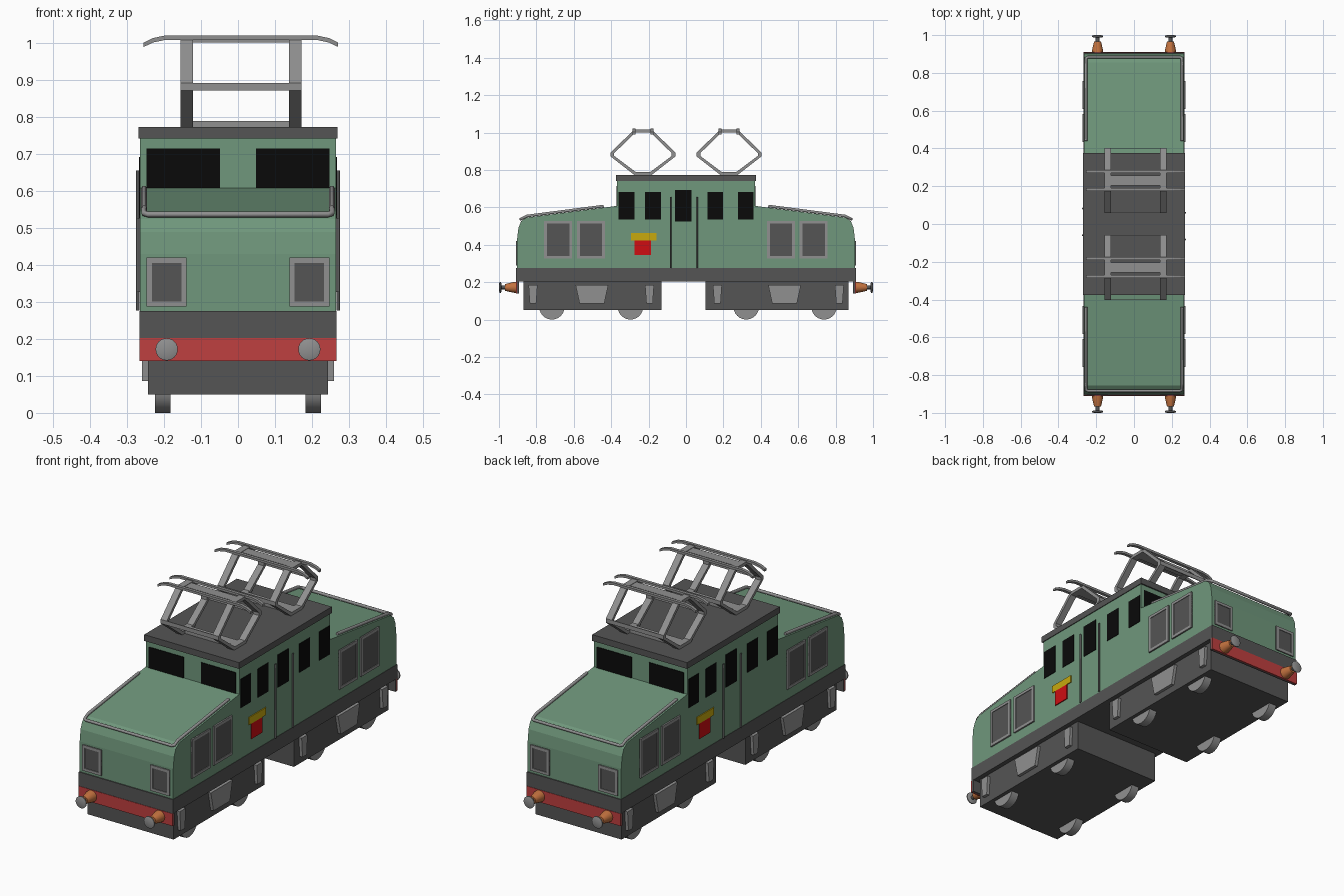
import bpy, bmesh, math
from mathutils import Vector

cube = bpy.data.objects.get("Cube")
if cube:
    bpy.data.objects.remove(cube, do_unlink=True)


def material(name, r, g, b):
    m = bpy.data.materials.new(name)
    m.use_nodes = True
    m.diffuse_color = (r, g, b, 1)
    m.node_tree.nodes["Principled BSDF"].inputs["Base Color"].default_value = (r, g, b, 1)
    return m


GREEN = material("body green", 0.16, 0.31, 0.2)
DARK = material("dark grey", 0.09, 0.09, 0.09)
LIGHT = material("light grey", 0.28, 0.28, 0.28)
BLACK = material("window black", 0.003, 0.003, 0.003)
RED = material("beam red", 0.52, 0.05, 0.05)
SIGN_RED = material("sign red", 0.62, 0.004, 0.006)
YELLOW = material("sign yellow", 0.58, 0.4, 0.004)
ORANGE = material("buffer orange", 0.55, 0.17, 0.05)


def finish(name, bm, mat, smooth=False):
    bmesh.ops.recalc_face_normals(bm, faces=bm.faces)
    me = bpy.data.meshes.new(name)
    bm.to_mesh(me)
    bm.free()
    me.materials.append(mat)
    ob = bpy.data.objects.new(name, me)
    bpy.context.collection.objects.link(ob)
    if smooth:
        bpy.ops.object.select_all(action='DESELECT')
        ob.select_set(True)
        bpy.context.view_layer.objects.active = ob
        bpy.ops.object.shade_smooth_by_angle(angle=math.radians(40))
    return ob


def box(name, mat, x, y, z):
    """Box from (low, high) pairs, in either order."""
    bm = bmesh.new()
    bmesh.ops.create_cube(bm, size=1)
    for v in bm.verts:
        v.co = Vector([(p[0] + p[1]) / 2 + c * abs(p[1] - p[0]) for p, c in zip((x, y, z), v.co)])
    return finish(name, bm, mat)


def prism(name, mat, outline, x0, x1):
    """Side outline of (y, z) points, extruded along x."""
    bm = bmesh.new()
    face = bm.faces.new([bm.verts.new((x0, y, z)) for y, z in outline])
    ext = bmesh.ops.extrude_face_region(bm, geom=[face])
    for v in ext["geom"]:
        if isinstance(v, bmesh.types.BMVert):
            v.co.x = x1
    return finish(name, bm, mat)


def lathe(name, mat, centre, axis, profile, sides=24):
    """Closed round part from (distance, radius) points along an axis."""
    bm = bmesh.new()
    rot = Vector((0, 0, 1)).rotation_difference(Vector(axis))
    rings = []
    for d, r in profile:
        ring = []
        for i in range(sides):
            a = math.tau * i / sides
            ring.append(bm.verts.new(Vector(centre) + rot @ Vector((r * math.cos(a), r * math.sin(a), d))))
        rings.append(ring)
    for a, b in zip(rings, rings[1:]):
        for i in range(sides):
            j = (i + 1) % sides
            bm.faces.new((a[i], a[j], b[j], b[i]))
    bm.faces.new(rings[0])
    bm.faces.new(rings[-1])
    return finish(name, bm, mat, True)


def rod(name, mat, points, radius):
    cu = bpy.data.curves.new(name, 'CURVE')
    cu.dimensions = '3D'
    cu.bevel_depth = radius
    cu.bevel_resolution = 1
    cu.use_fill_caps = True
    sp = cu.splines.new('POLY')
    sp.points.add(len(points) - 1)
    for p, co in zip(sp.points, points):
        p.co = (*co, 1)
    cu.materials.append(mat)
    ob = bpy.data.objects.new(name, cu)
    bpy.context.collection.objects.link(ob)


W = 0.267  # half width of the body

# Body with sloping hoods and central cab, frame and roof
half = [(-0.903, 0.275), (-0.903, 0.43), (-0.896, 0.49), (-0.882, 0.525),
        (-0.855, 0.545), (-0.368, 0.608), (-0.368, 0.745)]
prism("body", GREEN, half + [(-y, z) for y, z in reversed(half)], -W + 0.002, W - 0.002)
box("frame", DARK, (-W, W), (-0.908, 0.908), (0.203, 0.275))
box("roof", DARK, (-W - 0.002, W + 0.002), (-0.375, 0.375), (0.742, 0.774))


def side_panel(name, mat, s, y0, y1, z0, z1, out):
    box(name, mat, (s * (W - 0.006), s * (W + out)), (s * y0, s * y1), (z0, z1))


def framed_vent(name, mid, z, half_w, half_h, side, place):
    """Dark grille in a light border; place maps (across, out) to x and y pairs."""
    x, y = place(mid - half_w, mid + half_w, 0.003)
    box(name + "_grille", DARK, x, y, (z - half_h, z + half_h))
    t = 0.014
    for a0, a1, z0, z1 in ((-half_w, t - half_w, -half_h, half_h), (half_w - t, half_w, -half_h, half_h),
                           (-half_w, half_w, -half_h, t - half_h), (-half_w, half_w, half_h - t, half_h)):
        x, y = place(mid + a0, mid + a1, 0.006)
        box(name + "_border", LIGHT, x, y, (z + z0, z + z1))


# Both sides and ends, each the other turned half round
for s in (-1, 1):
    for y in (-0.318, -0.177, 0.157, 0.32):
        side_panel("side_window", BLACK, s, y - 0.042, y + 0.042, 0.535, 0.682, 0.001)
    side_panel("door_window", BLACK, s, -0.06, 0.029, 0.525, 0.692, 0.001)
    side_panel("sign_top", YELLOW, s, -0.295, -0.157, 0.424, 0.462, 0.003)
    side_panel("sign_plate", SIGN_RED, s, -0.275, -0.186, 0.345, 0.424, 0.003)
    for y in (-0.082, 0.06):
        rod("door_rail", DARK, [(s * (W + 0.004), s * y, 0.277), (s * (W + 0.004), s * y, 0.656)], 0.005)
    for y in (-0.684, -0.508, 0.508, 0.682):
        framed_vent("side_vent", y, 0.427, 0.074, 0.1, s,
                    lambda a, b, o: ((s * (W - 0.006), s * (W + o)), (a, b)))
    for x in (-0.193, 0.193):
        framed_vent("end_vent", x, 0.354, 0.054, 0.066, s,
                    lambda a, b, o: ((a, b), (s * 0.895, s * (0.903 + o))))
        # Cab end windows
        mid = math.copysign(0.148, x)
        box("cab_window", BLACK, (mid - 0.099, mid + 0.099), (s * 0.365, s * 0.371), (0.608, 0.715))
        # Buffers
        lathe("buffer_housing", ORANGE, (x, s * 0.905, 0.172), (0, s, 0),
              [(0, 0.03), (0.02, 0.028), (0.062, 0.018)], 16)
        lathe("buffer_shaft", DARK, (x, s * 0.96, 0.172), (0, s, 0), [(0, 0.01), (0.03, 0.01)], 12)
        lathe("buffer_head", LIGHT, (x, s * 0.987, 0.172), (0, s, 0),
              [(0, 0.022), (0.004, 0.03), (0.009, 0.03), (0.013, 0.018)])
    # Buffer beam
    box("beam_back", DARK, (-W, W), (s * 0.892, s * 0.903), (0.14, 0.205))
    box("beam_face", RED, (-W, W), (s * 0.903, s * 0.91), (0.14, 0.203))
    # Hood rail around three edges
    rail = [(0.254, -0.44, 0.607), (0.254, -0.85, 0.554), (0.254, -0.878, 0.54), (0.243, -0.884, 0.537)]
    path = rail + [(-x, y, z) for x, y, z in reversed(rail)]
    rod("hood_rail", LIGHT, [(s * x, s * y, z) for x, y, z in path], 0.008)

# Bogies with wheels and hanging springs
for y0, y1, axles, springs in (
        (-0.87, -0.132, (-0.717, -0.297), (-0.818, -0.503, -0.195)),
        (0.105, 0.87, (0.322, 0.738), (0.168, 0.527, 0.82))):
    box("bogie", DARK, (-0.244, 0.244), (y0, y1), (0.05, 0.204))
    for s in (-1, 1):
        for y in axles:
            lathe("wheel", LIGHT, (s * 0.182, y, 0.068), (s, 0, 0),
                  [(0, 0.068), (0.043, 0.068)], 24)
        for i, y in enumerate(springs):
            top, low = (0.088, 0.066) if i == 1 else (0.024, 0.017)
            prism("spring", LIGHT, [(y - top, 0.186), (y + top, 0.186), (y + low, 0.086), (y - low, 0.086)],
                  s * 0.24, s * 0.26)


def hexagon(c, grow):
    """Outline of a current collector's side frame."""
    a, b = 0.047 - grow * 0.4, 0.173 - grow * 1.2
    return [(c - a, 0.774 + grow), (c + a, 0.774 + grow), (c + b, 0.872 + grow * 0.2), (c + b, 0.893 - grow * 0.2),
            (c + a, 1.016 - grow), (c - a, 1.016 - grow), (c - b, 0.893 - grow * 0.2), (c - b, 0.872 + grow * 0.2)]


# Current collectors on the roof
PX = 0.008
for c in (-0.23, 0.23):
    for x in (PX - 0.147, PX + 0.147):
        bm = bmesh.new()
        loops = [[bm.verts.new((x + dx, y, z)) for y, z in hexagon(c, g)]
                 for dx, g in ((-0.017, 0), (0.017, 0), (0.017, 0.016), (-0.017, 0.016))]
        for k in range(4):
            a, b = loops[k], loops[(k + 1) % 4]
            for i in range(8):
                j = (i + 1) % 8
                bm.faces.new((a[i], a[j], b[j], b[i]))
        finish("collector_arm", bm, LIGHT)
    span = (PX - 0.147, PX + 0.147)
    box("collector_base", LIGHT, span, (c - 0.026, c + 0.026), (0.774, 0.79))
    box("collector_top", LIGHT, span, (c - 0.026, c + 0.026), (1.002, 1.014))
    for s in (-1, 1):
        box("collector_brace", LIGHT, span, (c + s * 0.169, c + s * 0.173), (0.872, 0.893))
        # Contact strip with drooping ends
        upper = [(-0.263, 1.002), (-0.238, 1.014), (-0.205, 1.021), (0.205, 1.021), (0.238, 1.014), (0.263, 1.002)]
        bm = bmesh.new()
        y = c + s * 0.048
        rings = [[bm.verts.new((PX + x, y + dy, z + dz)) for dy, dz in
                  ((-0.008, 0), (0.008, 0), (0.008, -0.012), (-0.008, -0.012))] for x, z in upper]
        for a, b in zip(rings, rings[1:]):
            for i in range(4):
                bm.faces.new((a[i], a[i - 1], b[i - 1], b[i]))
        bm.faces.new(rings[0])
        bm.faces.new(rings[-1])
        finish("contact_strip", bm, LIGHT)
